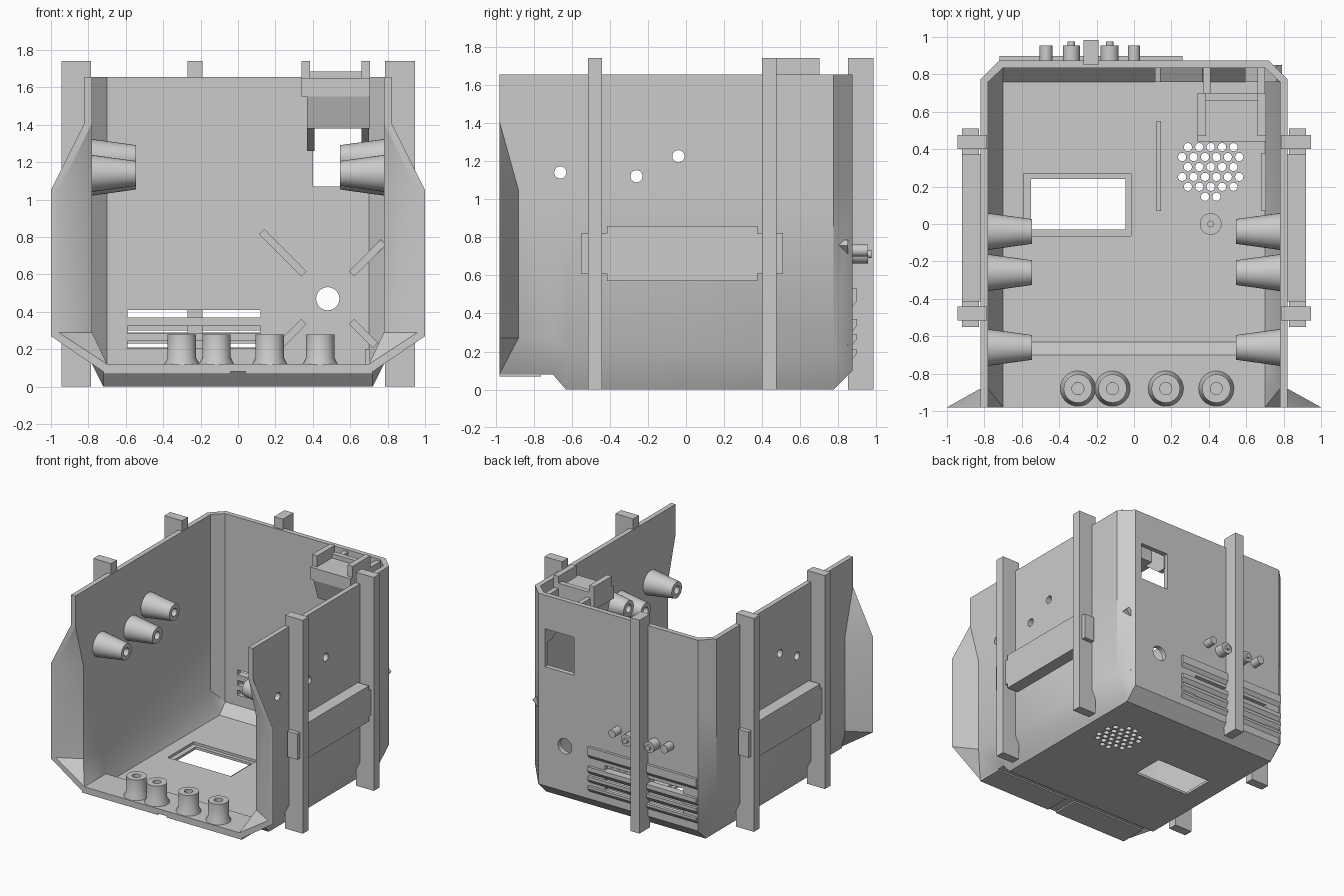
import bpy, bmesh, math
from mathutils import Matrix, Vector

cube = bpy.data.objects.get("Cube")
if cube:
    bpy.data.objects.remove(cube)

grey = bpy.data.materials.new("plain grey")
grey.use_nodes = True
colour = (0.6, 0.6, 0.6, 1)
grey.diffuse_color = colour
grey.node_tree.nodes["Principled BSDF"].inputs["Base Color"].default_value = colour


def make(name, bm):
    bmesh.ops.recalc_face_normals(bm, faces=bm.faces)
    me = bpy.data.meshes.new(name)
    bm.to_mesh(me)
    bm.free()
    me.materials.append(grey)
    ob = bpy.data.objects.new(name, me)
    bpy.context.collection.objects.link(ob)
    return ob


def smooth(ob):
    bpy.ops.object.select_all(action='DESELECT')
    ob.select_set(True)
    bpy.context.view_layer.objects.active = ob
    bpy.ops.object.shade_smooth_by_angle(angle=math.radians(30))


def add_box(bm, x, y, z):
    lo, hi = Vector((x[0], y[0], z[0])), Vector((x[1], y[1], z[1]))
    m = Matrix.Translation((lo + hi) / 2) @ Matrix.Diagonal((*(hi - lo), 1))
    bmesh.ops.create_cube(bm, size=1, matrix=m)


def box(name, x, y, z):
    bm = bmesh.new()
    add_box(bm, x, y, z)
    return make(name, bm)


def turn(axis):
    return Vector((0, 0, 1)).rotation_difference(Vector(axis)).to_matrix().to_4x4()


def add_rod(bm, loc, axis, r, depth, n=24):
    bmesh.ops.create_cone(bm, cap_ends=True, segments=n, radius1=r, radius2=r,
                          depth=depth, matrix=Matrix.Translation(loc) @ turn(axis))


def lathe(name, loc, axis, profile, n=32):
    # Closed (radius, height) loop spun into a tube along the axis
    bm = bmesh.new()
    m = Matrix.Translation(loc) @ turn(axis)
    rings = []
    for i in range(n):
        a = math.tau * i / n
        rings.append([bm.verts.new(m @ Vector((r * math.cos(a), r * math.sin(a), h)))
                      for r, h in profile])
    k = len(profile)
    for i in range(n):
        p, q = rings[i], rings[(i + 1) % n]
        for j in range(k):
            bm.faces.new((p[j], q[j], q[(j + 1) % k], p[(j + 1) % k]))
    smooth(make(name, bm))


def prism(name, profile, x0, x1):
    # (y, z) outline extruded along x
    bm = bmesh.new()
    a = bm.faces.new([bm.verts.new((x0, y, z)) for y, z in profile])
    ext = bmesh.ops.extrude_face_region(bm, geom=[a])["geom"]
    bmesh.ops.translate(bm, vec=(x1 - x0, 0, 0),
                        verts=[v for v in ext if isinstance(v, bmesh.types.BMVert)])
    return make(name, bm)


# Shell: half cross-sections (floor edge up to rim) at stations from front to back
W, F, TOP = 0.82, 0.72, 1.655
upper = [(W, 1.05), (W, 1.41), (W, TOP)]
raised = [(F, 0.08), (W, 0.27)] + upper
low = [(F, 0), (W, 0.2)] + upper
stations = [
    (-0.98, -0.98, [(F, 0.08), (1, 0.27), (1, 1.05), (W, 1.41), (W, TOP)]),
    (-0.88, -0.88, raised), (-0.70, -0.70, raised), (-0.63, -0.63, low),
    (0.775, 0.76, low),
    (0.875, 0.835, [(F, 0.1), (F, 0.1), (F, 1.05), (F, 1.41), (F, TOP)])]


def section(bm, half, y, inner):
    pts = []
    for i, (x, z) in enumerate(half):
        if inner:
            x -= 0.04 if x > F else 0.02
            z += 0.04 if i == 0 else 0.02 if i == 1 else 0
            if y > 0.8 and i < 2:
                z = 0.12
        pts.append((x, z))
    full = [(-x, z) for x, z in reversed(pts)] + pts
    return [bm.verts.new((x, y, z)) for x, z in full]


bm = bmesh.new()
skins = [[section(bm, h, ys[inner], inner) for *ys, h in stations] for inner in (0, 1)]
for rows in skins:
    for a, b in zip(rows, rows[1:]):
        for j in range(len(a) - 1):
            bm.faces.new((a[j], a[j + 1], b[j + 1], b[j]))
    bm.faces.new(rows[-1])
out, inn = skins
for j in range(len(out[0]) - 1):
    bm.faces.new((out[0][j], out[0][j + 1], inn[0][j + 1], inn[0][j]))
for e in (0, -1):
    for i in range(len(out) - 1):
        bm.faces.new((out[i][e], out[i + 1][e], inn[i + 1][e], inn[i][e]))
bm.faces.new((out[-1][0], out[-1][-1], inn[-1][-1], inn[-1][0]))
bmesh.ops.remove_doubles(bm, verts=bm.verts, dist=0.0005)
bmesh.ops.triangulate(bm, faces=bm.faces)
shell = make("shell", bm)

# Openings in the shell
ducts = [(-0.66, 1.14), (-0.26, 1.12), (-0.04, 1.225)]
posts = [-0.30, -0.115, 0.17, 0.44]
bm = bmesh.new()
add_box(bm, (0.4, 0.66), (0.7, 1), (1.07, 1.38))
for z in (0.205, 0.285, 0.37):
    add_box(bm, (-0.59, 0.12), (0.7, 1), (z, z + 0.04))
add_rod(bm, (0.48, 0.85, 0.47), (0, 1, 0), 0.062, 0.3, 32)
for y, z in ducts:
    for s in (-1, 1):
        add_rod(bm, (s * 0.8, y, z), (1, 0, 0), 0.032, 0.2)
for x in posts:
    add_rod(bm, (x, -0.88, 0.1), (0, 0, 1), 0.032, 0.2)
for row, count in enumerate((2, 5, 6, 5, 6, 5, 2)):
    for i in range(count):
        add_rod(bm, (0.41 + (i - (count - 1) / 2) * 0.061, 0.28 + (row - 3) * 0.053 + 0.025, 0),
                (0, 0, 1), 0.022, 0.2, 16)
add_box(bm, (-0.55, -0.045), (-0.03, 0.24), (-0.1, 0.1))
holes = make("hole_cutter", bm)
recess = box("recess_cutter", (-0.59, -0.015), (-0.065, 0.27), (0.02, 0.12))
for cutter in (holes, recess):
    cutter.hide_render = True
    mod = shell.modifiers.new("cut", 'BOOLEAN')
    mod.operation, mod.solver, mod.object = 'DIFFERENCE', 'EXACT', cutter
dg = bpy.context.evaluated_depsgraph_get()
shell.data = bpy.data.meshes.new_from_object(shell.evaluated_get(dg))
shell.modifiers.clear()
for cutter in (holes, recess):
    bpy.data.objects.remove(cutter)
smooth(shell)

# Side ducts, straps and crossbars
for s, side in ((1, "left"), (-1, "right")):
    for y, z in ducts:
        lathe(side + "_duct", (s * 0.78, y, z), (-s, 0, 0),
              [(0.032, -0.01), (0.1, -0.01), (0.066, 0.235), (0.032, 0.235)])

    def side_box(name, x0, x1, y, z):
        box(side + name, sorted((s * x0, s * x1)), y, z)
    for y in (-0.515, 0.40):
        side_box("_strap", 0.785, 0.945, (y, y + 0.075), (0, 1.74))
    side_box("_crossbar", 0.81, 0.92, (-0.415, 0.375), (0.57, 0.86))
    for y in (-0.55, 0.37):
        side_box("_bar_end", 0.83, 0.92, (y, y + 0.14), (0.61, 0.82))

# Back strap, louvres and pegs
box("back_strap", (-0.27, -0.19), (0.85, 0.985), (0, 1.74))
for z0, z1 in ((0.43, 0.53), (0.30, 0.37), (0.23, 0.29), (0.155, 0.21)):
    prism("louvre", [(0.87, z0), (0.897, z0 + 0.035), (0.897, z1), (0.87, z1)], -0.72, 0.26)
for x, r, z in ((-0.47, 0.034, 0.73), (-0.335, 0.045, 0.71), (-0.13, 0.048, 0.71), (0, 0.032, 0.73)):
    bm = bmesh.new()
    add_rod(bm, (x, 0.91, z), (0, 1, 0), r, 0.09)
    if r > 0.04:
        add_rod(bm, (x, 0.96, z), (0, 1, 0), 0.02, 0.03)
    smooth(make("back_peg", bm))

# Floor posts, boss and ribs
for x in posts:
    lathe("floor_post", (x, -0.88, 0.11), (0, 0, 1),
          [(0.032, -0.01), (0.097, -0.01), (0.097, 0.005), (0.076, 0.045), (0.076, 0.17), (0.032, 0.17)])
lathe("floor_boss", (0.41, 0, 0.03), (0, 0, 1), [(0.015, 0), (0.058, 0), (0.058, 0.1), (0.015, 0.1)])
box("floor_rib", (0.12, 0.145), (0.07, 0.55), (0.03, 0.15))
box("wall_rib", (0.68, 0.705), (0.07, 0.38), (0.04, 0.2))
for x in (-0.72, 0.04):
    box("lip_pad", (x, x + 0.68), (-0.98, -0.76), (0.068, 0.09))

# Diagonal ribs around the round hole
for k, reach in ((0, 0.42), (1, 0.5), (2, 0.36), (3, 0.36)):
    bm = bmesh.new()
    add_box(bm, (0.18, reach), (0.76, 0.85), (-0.02, 0.02))
    rot = Matrix.Rotation(-math.radians(45 + 90 * k), 4, 'Y')
    bm.transform(Matrix.Translation((0.48, 0, 0.475)) @ rot)
    make("diagonal_rib", bm)

# Tray bracket on the back wall
box("tray_base", (0.34, 0.705), (0.44, 0.70), (1.55, 1.65))
box("tray_back", (0.34, 0.705), (0.66, 0.70), (1.64, 1.685))
for x in (0.34, 0.66):
    box("tray_cheek", (x, x + 0.045), (0.47, 0.70), (1.64, 1.74))
prism("tray_underside", [(0.44, 1.56), (0.5, 1.38), (0.7, 1.38), (0.7, 1.56)], 0.37, 0.705)
for x in (0.37, 0.66):
    prism("tray_arm", [(0.6, 1.64), (0.6, 1.4), (0.78, 1.26), (0.85, 1.26), (0.85, 1.64)], x, x + 0.04)
